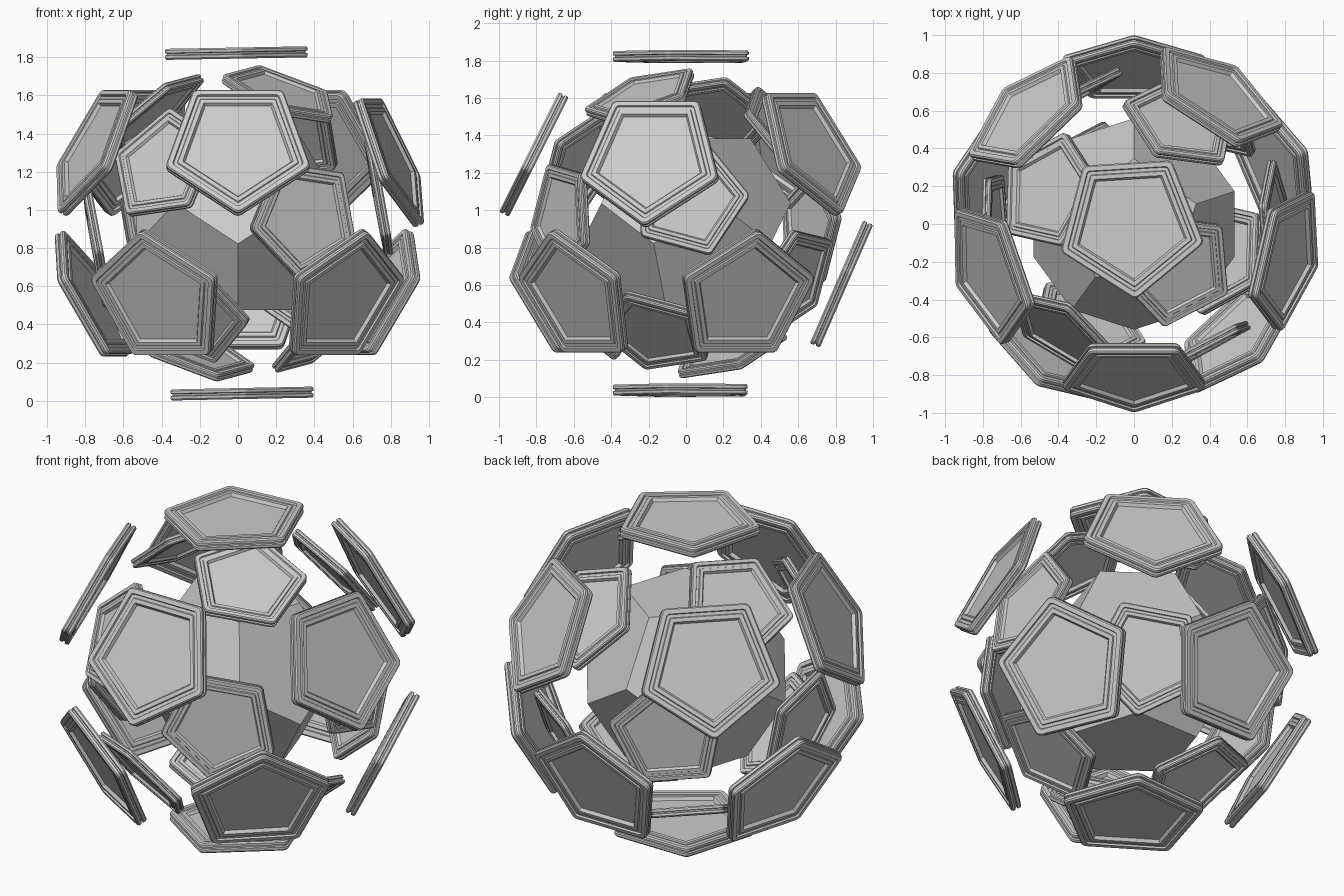
import bpy, bmesh
from math import sin, cos, radians, pi, tau
from mathutils import Vector, Matrix

if "Cube" in bpy.data.objects:
    bpy.data.objects.remove(bpy.data.objects["Cube"])

CENTRE = Vector((0, 0, 0.93))

# Half cross-section of a panel: (corner radius, height), from side groove to centre
PROFILE = [(.388, .004), (.40, .007), (.40, .021), (.392, .029), (.362, .029),
           (.357, .019), (.336, .019), (.331, .026), (.305, .026), (.292, .008)]


def pentagon(radius, height):
    """Pentagon loop with rounded corners, first corner on +Y."""
    r = max(.035 - (.40 - radius) * .4, .003)
    pts = []
    for k in range(5):
        a = pi / 2 + k * tau / 5
        d = radius - r / cos(pi / 5)
        for j in range(5):
            b = a + (j / 4 - .5) * tau / 5
            pts.append((d * cos(a) + r * cos(b), d * sin(a) + r * sin(b), height))
    return pts


def panel_mesh():
    bm = bmesh.new()
    profile = [(r, -h) for r, h in reversed(PROFILE)] + PROFILE
    loops = [[bm.verts.new(p) for p in pentagon(r, h)] for r, h in profile]
    n = len(loops[0])
    for a, b in zip(loops, loops[1:]):
        for i in range(n):
            j = (i + 1) % n
            bm.faces.new((a[i], a[j], b[j], b[i]))
    bm.faces.new(loops[0][::-1])
    bm.faces.new(loops[-1])
    bmesh.ops.recalc_face_normals(bm, faces=bm.faces)
    me = bpy.data.meshes.new("panel")
    bm.to_mesh(me)
    bm.free()
    return me


PANEL = panel_mesh()


def place(name, normal, corner, distance, scale):
    """Place a panel facing outward, one corner pointing toward 'corner'."""
    z = Vector(normal).normalized()
    y = Vector(corner)
    y = (y - z * y.dot(z)).normalized()
    x = y.cross(z)
    rot = Matrix((x, y, z)).transposed().to_4x4()
    ob = bpy.data.objects.new(name, PANEL)
    bpy.context.collection.objects.link(ob)
    ob.matrix_world = Matrix.Translation(CENTRE + z * distance) @ rot @ Matrix.Scale(scale, 4)


def direction(az, el):
    az, el = radians(az), radians(el)
    return Vector((cos(az) * cos(el), sin(az) * cos(el), sin(el)))


# Outer shell
D = .892
place("outer_top", (-.018, 0, 1), (.06, -1, 0), D, 1)
place("outer_bottom", (.02, 0, -1), (.03, -1, 0), D, 1)
for az, el in ((-90, 26.57), (-13, 23), (57, 26.57), (134, 26.57), (199, 26.57)):
    place("outer_upper", direction(az, el), (0, 0, -1), D, 1)
for az, el in ((-121, -26), (-47, -26), (23, -26), (90, -23.5), (164, -26.57)):
    place("outer_lower", direction(az, el), (0, 0, 1), D, 1)

# Inner shell, a tilted dodecahedral arrangement
pole = Vector((.30, -.31, .903)).normalized()
a = Vector((.951, .177, -.256))
a = (a - pole * a.dot(pole)).normalized()
b = pole.cross(a)
ring = [pole * .4472 + (a * cos(k * tau / 5) + b * sin(k * tau / 5)) * .8944 for k in range(5)]
for s in (1, -1):
    place("inner_cap", pole * s, -ring[0] * s, .75, .82)
    for n in ring:
        place("inner_panel", n * s, -pole * s, .75, .82)

# Core dodecahedron standing on a face
R = .57
bm = bmesh.new()
for radius, height, start in ((.607, .795, 90), (.982, .188, 90), (.982, -.188, -90), (.607, -.795, -90)):
    for k in range(5):
        t = radians(start + 72 * k)
        bm.verts.new(CENTRE + Vector((radius * cos(t), radius * sin(t), height)) * R)
bmesh.ops.convex_hull(bm, input=bm.verts)
bmesh.ops.dissolve_limit(bm, angle_limit=radians(5), verts=bm.verts, edges=bm.edges)
bmesh.ops.recalc_face_normals(bm, faces=bm.faces)
me = bpy.data.meshes.new("core")
bm.to_mesh(me)
bm.free()
bpy.context.collection.objects.link(bpy.data.objects.new("core", me))
